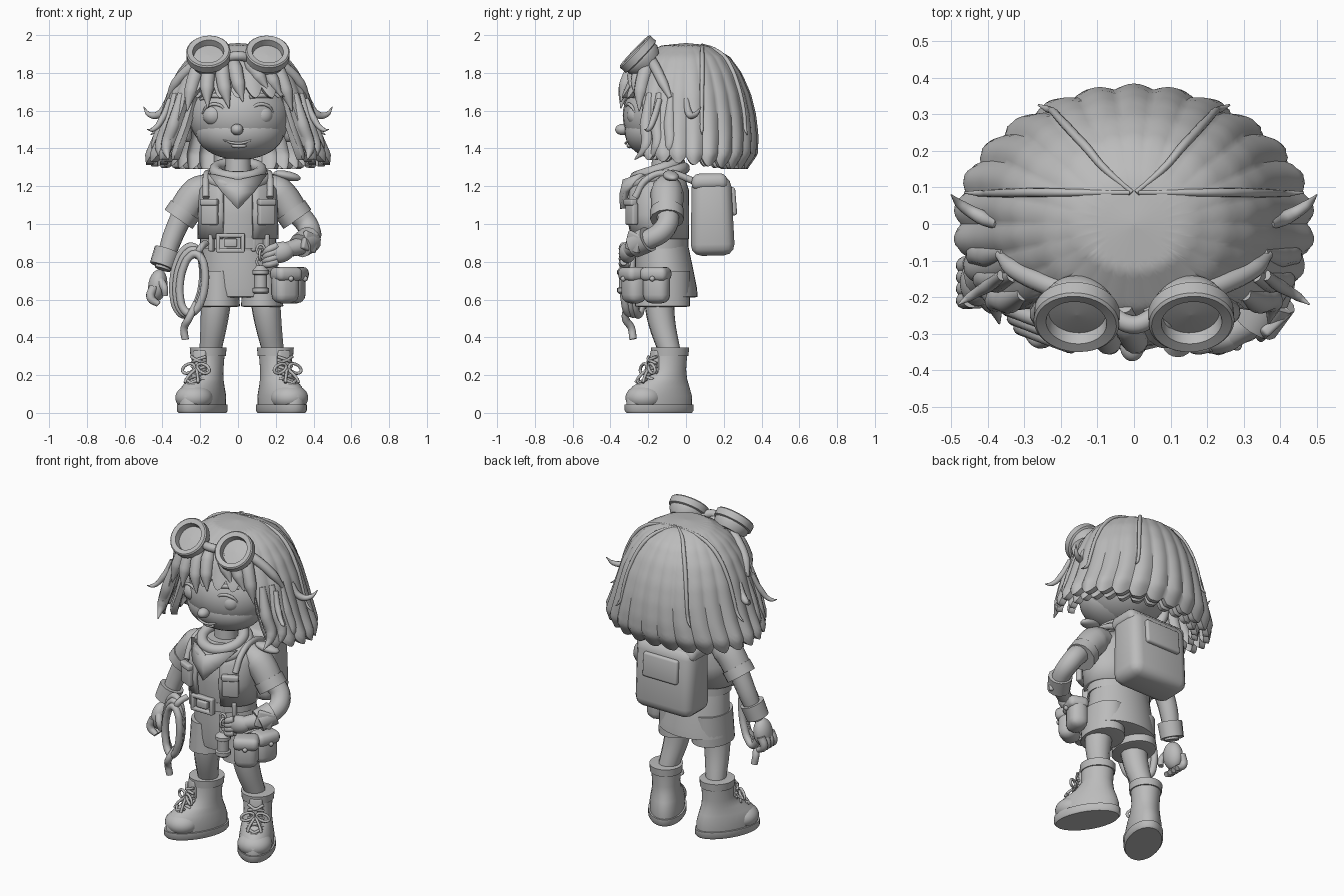
import bpy
import bmesh
import math
from math import sin, cos, pi, radians
from mathutils import Matrix, Vector

default_cube = bpy.data.objects.get("Cube")
if default_cube:
    bpy.data.objects.remove(default_cube)

# Single clay colour
clay = bpy.data.materials.new("clay_grey")
clay.use_nodes = True
clay.diffuse_color = (.5, .5, .5, 1)
clay.node_tree.nodes["Principled BSDF"].inputs["Base Color"].default_value = clay.diffuse_color
parts = []


def finish(name, bm):
    """Turn a bmesh into a named, coloured object."""
    bmesh.ops.recalc_face_normals(bm, faces=bm.faces)
    mesh = bpy.data.meshes.new(name)
    bm.to_mesh(mesh)
    bm.free()
    mesh.materials.append(clay)
    obj = bpy.data.objects.new(name, mesh)
    bpy.context.collection.objects.link(obj)
    parts.append(obj)
    return obj


def grid(name, rows, closed=True):
    """Skin a list of point rows."""
    bm = bmesh.new()
    rows = [[bm.verts.new(p) for p in row] for row in rows]
    count = len(rows[0])
    for low, high in zip(rows, rows[1:]):
        for i in range(count if closed else count - 1):
            j = (i + 1) % count
            bm.faces.new((low[i], low[j], high[j], high[i]))
    if closed:
        bm.faces.new(rows[0])
        bm.faces.new(rows[-1])
    return finish(name, bm)


def loft(name, rings, n=32, gap=0):
    """Stack ellipses (x, y, z, rx, ry); gap opens the front by an angle."""
    steps = n + 1 if gap else n
    angles = [gap + (2 * pi - 2 * gap) * i / n for i in range(steps)]
    rows = [[(x + rx * sin(a), y - ry * cos(a), z) for a in angles] for x, y, z, rx, ry in rings]
    return grid(name, rows, not gap)


def thicken(obj, amount):
    mod = obj.modifiers.new("thickness", "SOLIDIFY")
    mod.thickness, mod.offset = amount, -1


def box(name, loc, size, rot=(0, 0, 0), bevel=.02, taper=1):
    bm = bmesh.new()
    bmesh.ops.create_cube(bm, size=1)
    for v in bm.verts:
        if v.co.z > 0:
            v.co.y *= taper
        v.co = Vector(a * b for a, b in zip(v.co, size))
    bmesh.ops.bevel(bm, geom=bm.edges[:], offset=bevel, segments=3, profile=.5, affect="EDGES")
    obj = finish(name, bm)
    obj.location, obj.rotation_euler = loc, rot
    return obj


def ball(name, loc, size, rot=(0, 0, 0)):
    bm = bmesh.new()
    bmesh.ops.create_uvsphere(bm, u_segments=32, v_segments=20, radius=1)
    bmesh.ops.scale(bm, vec=size, verts=bm.verts)
    obj = finish(name, bm)
    obj.location, obj.rotation_euler = loc, rot
    return obj


def tube(name, points, radii, closed=False):
    """Smooth round tube through points, with one radius or one per point."""
    if not isinstance(radii, (list, tuple)):
        radii = [radii] * len(points)
    curve = bpy.data.curves.new(name, "CURVE")
    curve.dimensions, curve.bevel_depth = "3D", 1
    curve.bevel_resolution, curve.resolution_u = 4, 8
    curve.use_fill_caps = True
    spline = curve.splines.new("BEZIER")
    spline.bezier_points.add(len(points) - 1)
    spline.use_cyclic_u = closed
    for bp, co, r in zip(spline.bezier_points, points, radii):
        bp.co, bp.radius = co, r
        bp.handle_left_type = bp.handle_right_type = "AUTO"
    curve.materials.append(clay)
    obj = bpy.data.objects.new(name, curve)
    bpy.context.collection.objects.link(obj)
    bpy.ops.object.select_all(action="DESELECT")
    obj.select_set(True)
    bpy.context.view_layer.objects.active = obj
    bpy.ops.object.convert(target="MESH")
    parts.append(bpy.context.view_layer.objects.active)
    return parts[-1]


def loop(name, centre, rx, ry, r, rot=(0, 0, 0), n=10):
    """Closed elliptical ring of tube."""
    obj = tube(name, [(rx * cos(2 * pi * i / n), ry * sin(2 * pi * i / n), 0) for i in range(n)], r, True)
    obj.location, obj.rotation_euler = centre, rot
    return obj


# Hair: a scalloped bell, short over the forehead, with an inner layer
PROFILE = [(.002, .002, 1.958), (.15, .13, 1.945), (.25, .23, 1.885), (.32, .29, 1.8), (.37, .335, 1.69),
           (.4, .36, 1.58), (.435, .37, 1.47), (.475, .365, 1.37), (.465, .31, 1.29)]


def hair_point(angle, t, lift=0.0):
    t = min(max(t, 0), 7.999)
    i = int(t)
    rx, ry, z = [a + (b - a) * (t - i) for a, b in zip(PROFILE[i], PROFILE[i + 1])]
    grow = 1 + .05 * abs(cos(13 * angle)) * t / 8 + lift
    return Vector((rx * grow * sin(angle), -ry * grow * cos(angle), z))


def hair_end(angle):
    a = abs(math.degrees(angle))
    s = min(max((a - 45) / 10, 0), 1)
    tip = .5 * abs(cos(13 * angle))
    return 3.7 + s * s * (3 - 2 * s) * (2.8 + 1.1 * min(a / 150, 1)) + tip


def hair_rows(start, lift, order):
    return [[hair_point(a, start + (hair_end(a) - start) * k / 28, lift) for a in turns] for k in order]


turns = [-pi + 2 * pi * i / 208 for i in range(208)]
for name, lift, start in (("hair_cap", 0, 0), ("hair_under_layer", -.16, 2.5)):
    grid(name, hair_rows(start, lift, range(29)) + hair_rows(2.5, lift - .08, range(28, -1, -1)))

# Thin strands running down from the crown
for s in (-1, 1):
    for spread in (1, .43):
        path = []
        for k in range(9):
            t = .65 + k * .72
            back = hair_point(pi, t).y
            path.append(hair_point(s * (pi - spread * math.acos(min(1, .085 / back))), t, .012))
        path[-1] *= 1.03
        tube("loose_strand", path, [.006, .01, .012, .012, .012, .011, .01, .009, .003])

# Fringe swept from the parting, and locks framing the face
for deg, slide, fall in ((-44, 2, .95), (-32, 8, .9), (-19, 12, .9), (-6, 10, .8), (10, 16, .6), (24, 14, .72), (40, 6, .95)):
    path = [hair_point(radians(deg + slide * k / 3), 2 + k * fall, -.012) for k in range(4)]
    tube("fringe_lock", path, [.02, .04, .036, .003])
for s in (-1, 1):
    for deg, reach in ((55, -.06), (65, -.045), (76, -.03)):
        path = [hair_point(radians(s * deg), t, -.035) for t in (4, 5.5, 6.6)]
        path.append(path[-1] + Vector((-s * .01, reach, -.07)))
        tube("side_lock", path, [.02, .036, .03, .003])
    tube("flick", [(s * .37, .0, 1.66), (s * .42, .02, 1.58), (s * .47, .05, 1.58), (s * .5, .08, 1.62)],
         [.015, .02, .014, .002])
    tube("flick", [(s * .36, -.14, 1.66), (s * .4, -.17, 1.56), (s * .45, -.2, 1.5), (s * .48, -.22, 1.5)],
         [.015, .018, .012, .002])

# Head and face
ball("head", (.01, -.09, 1.575), (.27, .245, .225))
ball("jaw", (.01, -.135, 1.49), (.235, .19, .15))
ball("nose", (-.005, -.335, 1.5), (.033, .04, .03))
tube("mouth", [(-.08, -.3, 1.445), (-.03, -.316, 1.43), (.03, -.316, 1.43), (.09, -.298, 1.455)], [.003, .007, .007, .003])
ball("lower_lip", (.005, -.298, 1.413), (.04, .016, .012))
for s in (-1, 1):
    ball("eye", (s * .128, -.26, 1.575), (.058, .052, .055))
    tube("eyelid", [(s * .19, -.265, 1.585), (s * .16, -.29, 1.625), (s * .1, -.31, 1.63), (s * .065, -.315, 1.6)],
         [.004, .009, .009, .004])
    tube("eyebrow", [(s * .2, -.225, 1.66), (s * .13, -.278, 1.68), (s * .06, -.304, 1.67)], [.006, .014, .01])
    ball("ear", (s * .285, -.1, 1.51), (.035, .05, .08), (0, s * .3, 0))

# Goggles pushed up on the head
for s in (-1, 1):
    rim = [(0, .085), (.035, .105), (.05, .105), (.055, .117), (.095, .117), (.102, .11), (.097, .083), (.06, .078), (.068, .002)]
    cup = loft("goggle_cup", [(0, 0, z, r, r) for z, r in rim], 40)
    cup.location, cup.rotation_euler = (s * .152, -.2, 1.847), (.81, 0, s * .08)
    strap = [hair_point(radians(s * deg), t, .01) for deg, t in ((42, 2.2), (55, 2.7), (68, 3.5), (76, 4.2))]
    tube("goggle_strap", strap, [.028, .028, .026, .012])
tube("goggle_bridge", [(-.06, -.25, 1.88), (0, -.275, 1.89), (.06, -.25, 1.88)], .025)

# Torso, vest and scarf
loft("neck", [(0, -.12, 1.2, .07, .07), (0, -.11, 1.42, .065, .065)])
loft("shirt", [(0, -.14, .86, .18, .13), (0, -.15, 1.05, .19, .15), (0, -.14, 1.2, .19, .14), (0, -.13, 1.28, .1, .1)])
thicken(loft("vest", [(0, -.145, .92, .215, .16), (0, -.155, 1.05, .212, .172), (0, -.15, 1.18, .21, .165),
                      (0, -.14, 1.26, .15, .13)], gap=.4), .02)
for z, r in ((1.25, .145), (1.285, .12)):
    loop("scarf_roll", (0, -.15, z), r, r, .032, (.32, 0, 0))
thicken(grid("scarf_front", [[(-.16, -.24, 1.27), (0, -.335, 1.235), (.16, -.24, 1.27)],
                             [(-.09, -.33, 1.175), (0, -.352, 1.16), (.09, -.33, 1.175)],
                             [(-.008, -.345, 1.085), (0, -.35, 1.08), (.008, -.345, 1.085)]], False), .03)
ball("scarf_tail", (.26, -.08, 1.255), (.075, .04, .025), (0, .2, .2))
for s in (-1, 1):
    box("vest_pocket", (s * .15, -.288, 1.055), (.095, .035, .12), (0, 0, s * .45), .01)
    box("pocket_flap", (s * .152, -.295, 1.115), (.1, .04, .035), (0, 0, s * .45), .01)
    tube("pack_strap", [(s * .17, -.27, 1.14), (s * .17, -.21, 1.235), (s * .16, -.1, 1.27), (s * .14, .06, 1.22)], .018)

# Backpack
box("backpack", (0, .138, 1.045), (.4, .235, .425), (.02, 0, 0), .06, .88)
box("pack_lid", (0, .125, 1.225), (.41, .2, .085), (.02, 0, 0), .035, .9)
box("pack_flap", (0, .248, 1.12), (.24, .035, .15), (.08, 0, 0), .014)

# Shorts, belt and buckle
loft("shorts", [(0, -.13, .92, .185, .135), (.005, -.12, .8, .2, .15), (.012, -.105, .66, .215, .163),
                (.012, -.1, .615, .22, .162), (.012, -.1, .61, .2, .14)])
loft("belt", [(0, -.135, .87, .198, .148), (0, -.135, .925, .198, .148)])
for dx, dz, w, h in ((0, .04, .15, .022), (0, -.04, .15, .022), (-.065, 0, .022, .1), (.065, 0, .022, .1), (0, 0, .07, .045)):
    box("buckle_bar", (-.04 + dx, -.292, .9 + dz), (w, .035, h), bevel=.007)
for x in (-.14, .08, .15):
    box("belt_loop", (x, -.25, .9), (.025, .04, .09), (0, 0, x * 3), .008)

# Legs and laced boots
for s, hip, ankle in ((-1, -.102, -.15), (1, .128, .19)):
    loft("shorts_leg", [(hip, -.12, .75, .1, .14), (hip, -.125, .565, .112, .145), (hip, -.125, .56, .09, .12)])
    tube("leg", [(hip * 1.1, -.14, .66), (hip * 1.2, -.135, .52), (ankle, -.08, .3)], [.085, .075, .056])
    boot = [
        loft("sole", [(0, -.065, 0, .1, .19), (0, -.065, .012, .108, .2), (0, -.065, .045, .108, .2)]),
        loft("boot", [(0, -.065, .04, .098, .19), (0, -.065, .09, .1, .19), (0, -.055, .14, .092, .165),
                      (0, -.025, .18, .084, .12), (0, -.004, .23, .08, .092), (0, 0, .34, .088, .095),
                      (0, 0, .345, .065, .07)]),
        loft("boot_collar", [(0, 0, .3, .092, .1), (0, 0, .345, .096, .103), (0, 0, .347, .06, .07)]),
        ball("toe_cap", (0, -.155, .08), (.1, .1, .072)),
        box("boot_tongue", (0, -.09, .26), (.075, .04, .15), (-.1, 0, 0), .015)]
    for z, y in ((.16, -.175), (.195, -.135), (.23, -.11), (.28, -.115)):
        for d in (-1, 1):
            boot.append(tube("lace", [(-.045, y + .01, z - d * .018), (0, y - .012, z), (.045, y + .01, z + d * .018)], .008))
    for d in (-1, 1):
        boot.append(loop("bow_loop", (d * .045, -.135, .235), .038, .022, .008, (pi / 2, d * .4, 0), 8))
        boot.append(tube("bow_end", [(0, -.13, .235), (d * .03, -.17, .19), (d * .04, -.185, .16)], .008))
    place = Matrix.Translation((ankle + s * .008, -.085, 0)) @ Matrix.Rotation(s * .5, 4, "Z")
    for obj in boot:
        obj.matrix_basis = place @ obj.matrix_basis

# Arms: one hanging, one resting on the hip
for s in (-1, 1):
    tube("sleeve", [(s * .14, -.1, 1.2), (s * .21, -.1, 1.165), (s * .305, -.1, 1.04)], [.07, .088, .082])
    tube("sleeve_cuff", [(s * .28, -.1, 1.075), (s * .315, -.1, 1.025)], .09)
tube("hanging_arm", [(-.28, -.1, 1.08), (-.35, -.11, .92), (-.4, -.14, .76)], [.06, .054, .042])
tube("hanging_cuff", [(-.372, -.125, .86), (-.402, -.14, .775)], [.072, .068])
ball("hanging_hand", (-.425, -.16, .675), (.05, .065, .085), (0, .15, 0))
for k in range(4):
    y = -.205 + k * .032
    tube("finger", [(-.445, y, .67), (-.462, y - .005, .61), (-.42, y - .01, .575)], [.024, .023, .016])
tube("thumb", [(-.41, -.2, .7), (-.39, -.225, .66), (-.385, -.22, .62)], [.022, .02, .015])
tube("bent_arm", [(.28, -.1, 1.09), (.375, -.11, .98), (.365, -.22, .905), (.25, -.31, .86)], [.06, .058, .052, .04])
tube("bent_cuff", [(.38, -.2, .92), (.33, -.275, .885)], [.07, .066])
box("wrist_plate", (.38, -.275, .905), (.1, .03, .1), (0, .3, .75), .01)
ball("hip_hand", (.225, -.31, .85), (.075, .045, .055), (0, -.25, 0))
for k in range(4):
    tube("finger", [(.21, -.33, .885 - k * .028), (.165, -.335, .865 - k * .026), (.135, -.31, .84 - k * .02)], [.02, .02, .013])

# Hip pouches and little lantern
for x, y, turn in ((.25, -.275, .5), (.295, -.155, 1.2)):
    box("pouch", (x, y, .67), (.14, .11, .18), (0, 0, turn), .045)
    box("pouch_flap", (x + .005, y - .005, .735), (.15, .122, .075), (0, 0, turn), .03)
    ball("pouch_button", (x + .065 * sin(turn), y - .065 * cos(turn), .71), (.014, .014, .014))
loft("lantern", [(.12, -.32, z, r, r) for z, r in
                 ((.63, .035), (.64, .044), (.66, .044), (.665, .034), (.73, .034), (.735, .044), (.755, .044), (.78, .02))], 20)
for z, turn in ((.8, 0), (.835, 1.3), (.865, 0)):
    loop("lantern_link", (.12, -.32, z), .02, .026, .007, (pi / 2, 0, turn), 8)

# Coiled rope with a hanging end
for k in range(3):
    loop("rope_coil", (-.265 + k * .012, -.26 - k * .024, .7 - k * .008), .082 - k * .006, .182 - k * .012, .021,
         (pi / 2, .12, -.35), 12)
tube("rope_end", [(-.22, -.3, .58), (-.26, -.32, .5), (-.285, -.29, .45), (-.28, -.28, .39)], .02)
tube("rope_hanger", [(-.17, -.26, .9), (-.2, -.31, .87), (-.22, -.29, .82)], .018)

# Smooth shading with crisp edges
bpy.ops.object.select_all(action="DESELECT")
for obj in parts:
    obj.select_set(True)
bpy.context.view_layer.objects.active = parts[0]
bpy.ops.object.shade_smooth_by_angle(angle=radians(40))
